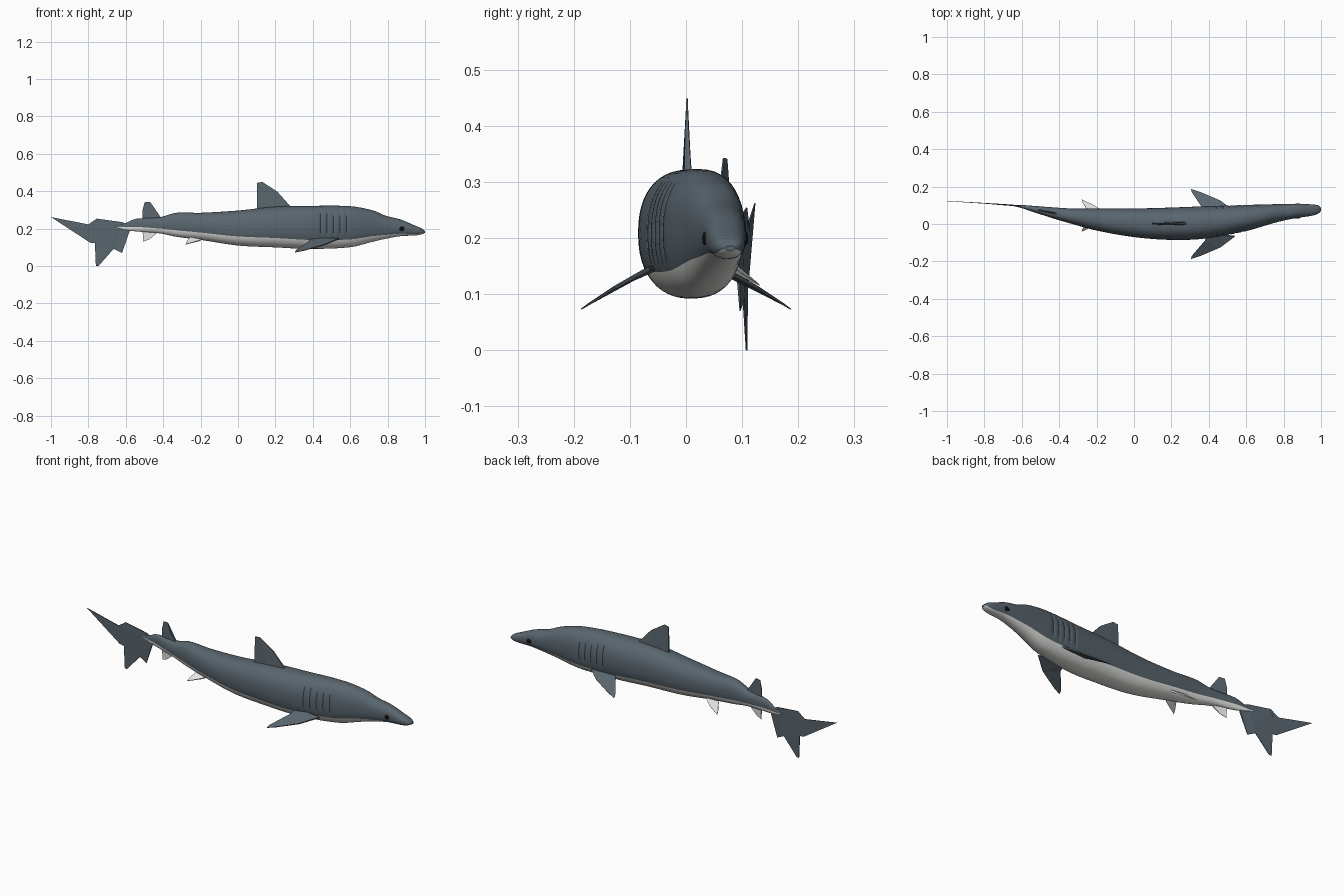
import bpy, bmesh, math
from mathutils import Vector


def material(name, rgb):
    m = bpy.data.materials.new(name)
    m.diffuse_color = (*rgb, 1)
    return m


SLATE = material("slate grey", (0.10, 0.13, 0.155))
WHITE = material("belly white", (0.78, 0.78, 0.76))
BLACK = material("eye black", (0.005, 0.005, 0.006))

# Body stations: x, top z, bottom z, min y, max y, height fraction of belly line
ST = [
    (-0.65, 0.212, 0.206, 0.097, 0.103, 0.45),
    (-0.60, 0.230, 0.192, 0.085, 0.102, 0.42),
    (-0.55, 0.252, 0.186, 0.068, 0.098, 0.36),
    (-0.42, 0.261, 0.175, 0.026, 0.088, 0.30),
    (-0.33, 0.285, 0.157, 0.000, 0.083, 0.27),
    (-0.20, 0.285, 0.140, -0.035, 0.083, 0.27),
    (0.00, 0.297, 0.110, -0.070, 0.083, 0.26),
    (0.20, 0.318, 0.100, -0.085, 0.088, 0.23),
    (0.38, 0.322, 0.092, -0.078, 0.095, 0.21),
    (0.60, 0.320, 0.101, -0.038, 0.102, 0.19),
    (0.72, 0.298, 0.130, -0.003, 0.105, 0.18),
    (0.79, 0.269, 0.146, 0.016, 0.107, 0.17),
    (0.87, 0.249, 0.160, 0.032, 0.107, 0.15),
    (0.95, 0.215, 0.164, 0.044, 0.105, 0.15),
    (0.985, 0.200, 0.170, 0.055, 0.100, 0.20),
    (1.00, 0.186, 0.178, 0.070, 0.088, 0.30),
]


def slope(i, k):
    a, b = ST[max(i - 1, 0)], ST[min(i + 1, len(ST) - 1)]
    return (b[k] - a[k]) / (b[0] - a[0])


def station(x):
    """Smoothly interpolated top, bottom, min y, max y and belly fraction."""
    i = 0
    while i < len(ST) - 2 and x > ST[i + 1][0]:
        i += 1
    a, b = ST[i], ST[i + 1]
    h = b[0] - a[0]
    t = min(max((x - a[0]) / h, 0), 1)
    t2, t3 = t * t, t * t * t
    return [(2*t3 - 3*t2 + 1) * a[k] + (t3 - 2*t2 + t) * h * slope(i, k)
            + (3*t2 - 2*t3) * b[k] + (t3 - t2) * h * slope(i + 1, k)
            for k in range(1, 6)]


def spine(x):
    if x < -0.62:
        return 0.1 + (-0.62 - x) * 0.06
    s = station(x)
    return (s[2] + s[3]) / 2


def finish(name, bm, mats, smooth=None):
    bmesh.ops.recalc_face_normals(bm, faces=bm.faces)
    me = bpy.data.meshes.new(name)
    bm.to_mesh(me)
    bm.free()
    for m in mats:
        me.materials.append(m)
    ob = bpy.data.objects.new(name, me)
    bpy.context.collection.objects.link(ob)
    if smooth:
        bpy.ops.object.select_all(action='DESELECT')
        ob.select_set(True)
        bpy.context.view_layer.objects.active = ob
        bpy.ops.object.shade_smooth_by_angle(angle=math.radians(smooth))
    return ob


# Body: lofted squarish rings, belly faces white, gill slits as shallow grooves
N, BELLY, BACK = 2.3, 16, 32
gills = [0.44, 0.475, 0.51, 0.545, 0.58]
xs = [-0.65 + 1.65 * i / 80 for i in range(81)] + [0.99, 0.996]
xs = [x for x in xs if not 0.425 < x < 0.595]
for g in gills:
    xs += [g - 0.006, g, g + 0.006]
xs.sort()
bm = bmesh.new()
rings = []
for x in xs:
    top, bot, y0, y1, f = station(x)
    cy, cz, a, b = (y0 + y1) / 2, (top + bot) / 2, (y1 - y0) / 2, (top - bot) / 2
    th = math.asin(max(1 - 2 * f, 0.01) ** (N / 2))
    angles = [-math.pi + th + (math.pi - 2 * th) * j / BELLY for j in range(BELLY)]
    angles += [-th + (math.pi + 2 * th) * j / BACK for j in range(BACK)]
    ring = []
    for an in angles:
        c, s = math.cos(an), math.sin(an)
        r = 0.96 if x in gills and -0.4 < s < 0.75 else 1
        ring.append(bm.verts.new((
            x, cy + r * a * math.copysign(abs(c) ** (2 / N), c),
            cz + b * math.copysign(abs(s) ** (2 / N), s))))
    rings.append(ring)
for r0, r1 in zip(rings, rings[1:]):
    n = len(r0)
    for j in range(n):
        k = (j + 1) % n
        fc = bm.faces.new((r0[j], r0[k], r1[k], r1[j]))
        fc.material_index = 1 if j < BELLY else 0
for ring in (rings[0], rings[-1]):
    bm.faces.new(ring)
finish("body", bm, [SLATE, WHITE], 40)


def fin(name, pts, normal, mat):
    """Tapered blade; pts hold x, y, z and half thickness."""
    bm = bmesh.new()
    nv = Vector(normal).normalized()
    sides = [[bm.verts.new(Vector(p[:3]) + nv * p[3] * s) for p in pts] for s in (1, -1)]
    for s in sides:
        bm.faces.new(s)
    for i in range(len(pts)):
        k = (i + 1) % len(pts)
        bm.faces.new((sides[0][i], sides[0][k], sides[1][k], sides[1][i]))
    bmesh.ops.triangulate(bm, faces=[f for f in bm.faces if len(f.verts) > 4])
    finish(name, bm, [mat])


def upright_fin(name, xzt, mat):
    fin(name, [(x, spine(x), z, t) for x, z, t in xzt], (0, 1, 0), mat)


# Upright fins
upright_fin("dorsal_fin", [(0.10, 0.29, 0.006), (0.102, 0.445, 0.001), (0.13, 0.45, 0.001),
            (0.21, 0.398, 0.003), (0.28, 0.32, 0.006), (0.28, 0.29, 0.009),
            (0.19, 0.28, 0.01)], SLATE)
upright_fin("rear_dorsal_fin", [(-0.51, 0.235, 0.004), (-0.51, 0.30, 0.002),
            (-0.50, 0.341, 0.001), (-0.47, 0.343, 0.001), (-0.45, 0.295, 0.003),
            (-0.41, 0.257, 0.004), (-0.42, 0.235, 0.005)], SLATE)
upright_fin("anal_fin", [(-0.51, 0.20, 0.004), (-0.508, 0.13, 0.001), (-0.475, 0.142, 0.001),
            (-0.435, 0.175, 0.003), (-0.44, 0.20, 0.004)], WHITE)
upright_fin("tail_fin", [(-1.0, 0.262, 0.001), (-0.80, 0.223, 0.002), (-0.765, 0.218, 0.002),
            (-0.755, 0.254, 0.001), (-0.62, 0.235, 0.003), (-0.58, 0.215, 0.004),
            (-0.58, 0.185, 0.004), (-0.62, 0.07, 0.001), (-0.665, 0.092, 0.002),
            (-0.745, 0.001, 0.001), (-0.76, 0.0, 0.001), (-0.765, 0.122, 0.002),
            (-0.79, 0.125, 0.002)], SLATE)

# Paired fins and eyes
for side, s in (("left", 1), ("right", -1)):
    fin(side + "_pectoral_fin", [(x, s * y, z, t) for x, y, z, t in [
        (0.54, 0.065, 0.146, 0.004), (0.46, 0.125, 0.113, 0.003), (0.35, 0.172, 0.083, 0.002),
        (0.305, 0.187, 0.073, 0.001), (0.308, 0.172, 0.082, 0.001),
        (0.38, 0.09, 0.130, 0.004), (0.39, 0.05, 0.148, 0.005)]],
        (0, s * 0.5, 0.87), SLATE)
    fin(side + "_pelvic_fin", [(x, 0.045 + s * y, z, t) for x, y, z, t in [
        (-0.17, 0.025, 0.155, 0.004), (-0.21, 0.052, 0.135, 0.003),
        (-0.28, 0.086, 0.116, 0.001), (-0.275, 0.070, 0.130, 0.001),
        (-0.25, 0.030, 0.160, 0.004)]], (0, s * 0.5, 0.87), WHITE)
    bm = bmesh.new()
    bmesh.ops.create_uvsphere(bm, u_segments=16, v_segments=10, radius=1)
    st = station(0.875)
    y = st[3] - 0.001 if s > 0 else st[2] + 0.001
    for v in bm.verts:
        v.co = Vector((0.875 + v.co.x * 0.014, y + v.co.y * 0.005, 0.199 + v.co.z * 0.012))
    finish(side + "_eye", bm, [BLACK], 60)
